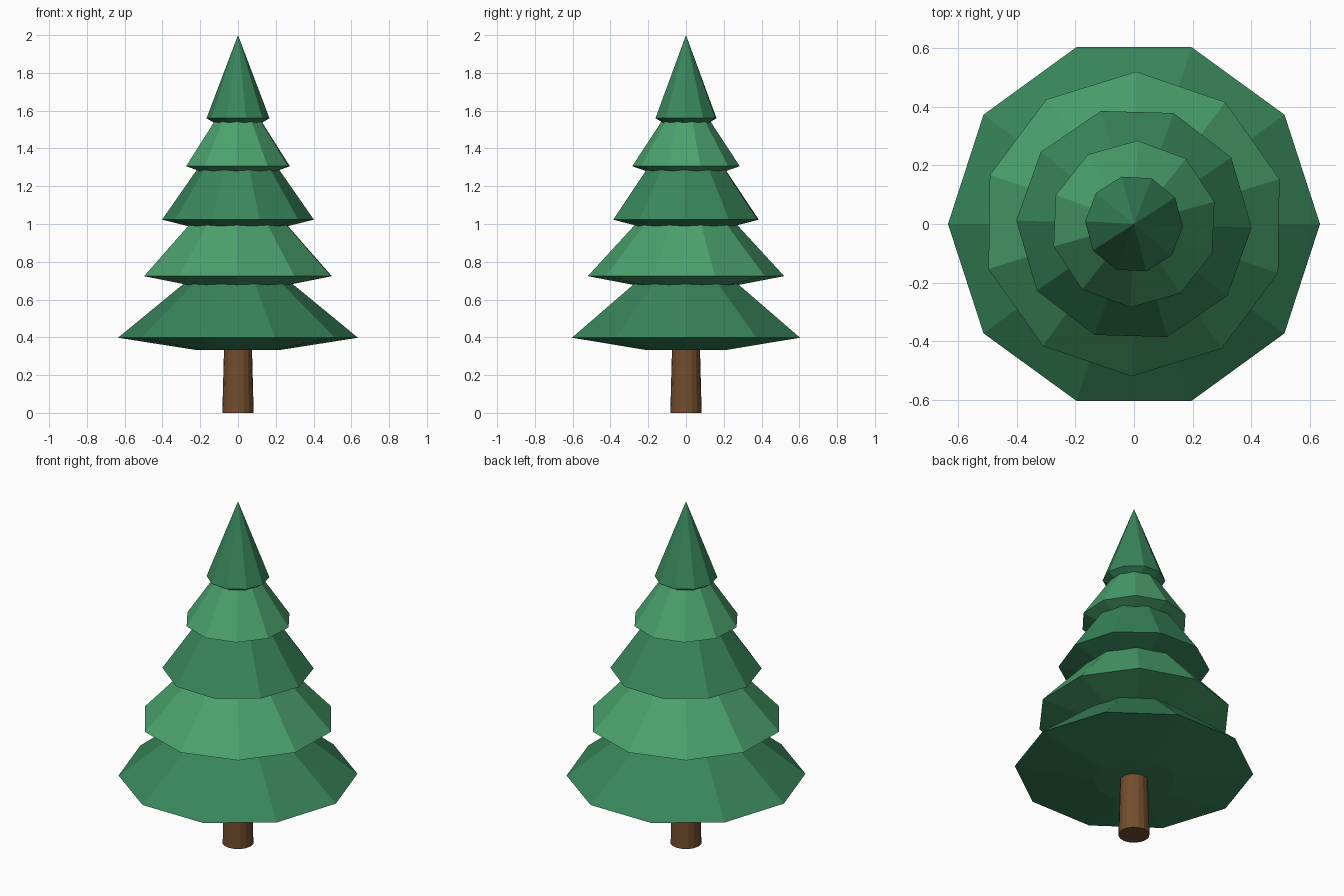
import bpy
import bmesh
from math import cos, sin, pi

if "Cube" in bpy.data.objects:
    bpy.data.objects.remove(bpy.data.objects["Cube"])


def material(name, rgb):
    m = bpy.data.materials.new(name)
    m.diffuse_color = (*rgb, 1)
    m.use_nodes = True
    m.node_tree.nodes["Principled BSDF"].inputs["Base Color"].default_value = m.diffuse_color
    return m


def lathe(name, profile, sides, turn, mat):
    """Faceted solid from (radius, z) rings; a radius of 0 makes a tip."""
    bm = bmesh.new()
    rings = []
    for r, z in profile:
        n = sides if r else 1
        rings.append([bm.verts.new((r * cos(turn + 2 * pi * i / sides),
                                    r * sin(turn + 2 * pi * i / sides), z))
                      for i in range(n)])
    for a, b in zip(rings, rings[1:]):
        for i in range(sides):
            j = (i + 1) % sides
            if len(b) == 1:
                bm.faces.new((a[i], a[j], b[0]))
            else:
                bm.faces.new((a[i], a[j], b[j], b[i]))
    bm.faces.new(rings[0][::-1])
    if len(rings[-1]) > 1:
        bm.faces.new(rings[-1])
    mesh = bpy.data.meshes.new(name)
    bm.to_mesh(mesh)
    bm.free()
    mesh.materials.append(mat)
    ob = bpy.data.objects.new(name, mesh)
    bpy.context.collection.objects.link(ob)
    return ob


bark = material("bark", (0.17, 0.075, 0.027))
dark_green = material("dark_green", (0.04, 0.24, 0.105))
light_green = material("light_green", (0.07, 0.36, 0.15))

# Tapered trunk
lathe("trunk", [(0.083, 0), (0.072, 0.42)], 16, 0, bark)

# Branch tiers: rim radius, rim height, tip height; each twisted a little more
tiers = [(0.635, 0.398, 0.92), (0.52, 0.724, 1.29), (0.402, 1.023, 1.60),
         (0.285, 1.306, 1.74), (0.167, 1.56, 2.0)]
for i, (r, z, tip) in enumerate(tiers):
    lathe(f"branch_tier_{i + 1}", [(0.35 * r, z - 0.065), (r, z), (0, tip)],
          10, 0.3 * i, light_green if i % 2 else dark_green)
